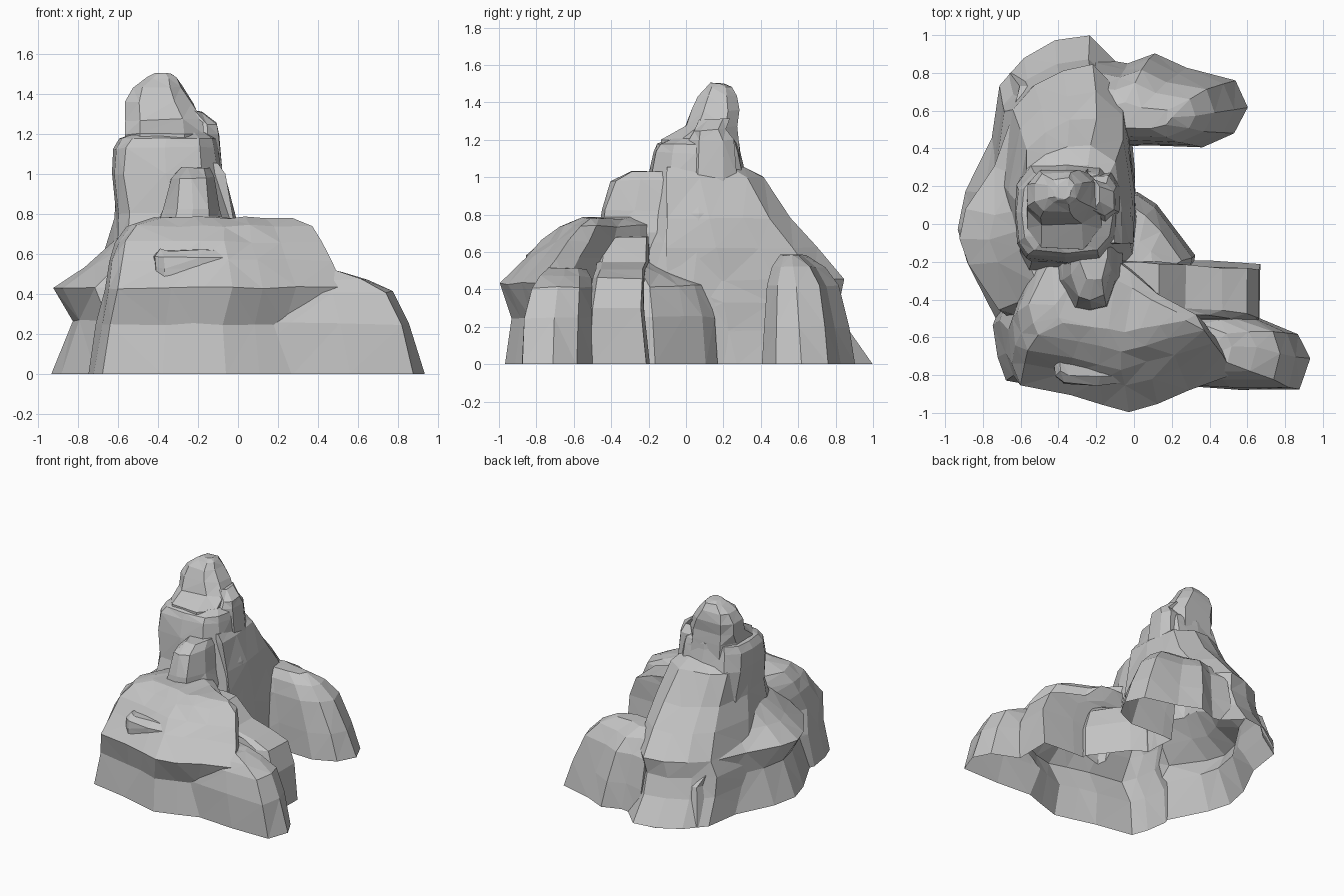
import bpy
import bmesh
import random
from mathutils import Vector

random.seed(4)
if "Cube" in bpy.data.objects:
    bpy.data.objects.remove(bpy.data.objects["Cube"], do_unlink=True)

stone = bpy.data.materials.new("grey_stone")
stone.use_nodes = True
stone.diffuse_color = (0.55, 0.55, 0.55, 1)
stone.node_tree.nodes["Principled BSDF"].inputs["Base Color"].default_value = (0.55, 0.55, 0.55, 1)

parts = []


def rough(point, amount=0.007):
    """Nudge a corner so the rock faces break up irregularly."""
    return point + Vector([random.uniform(-amount, amount) for axis in range(3)])


def rock(name, outline, levels):
    """Stack one outline, fitted to a box (z, x_min, x_max, y_min, y_max) per level."""
    xs, ys = zip(*outline)
    low_x, low_y = min(xs), min(ys)
    wide, deep = max(xs) - low_x, max(ys) - low_y
    # a buried skirt lets the base be cut flat afterwards
    skirt = (-0.1 - 0.013 * len(parts),) + levels[0][1:]
    bm = bmesh.new()
    rings = []
    for z, x0, x1, y0, y1 in [skirt] + levels:
        rings.append([bm.verts.new(rough(Vector((
            x0 + (x1 - x0) * (x - low_x) / wide,
            y0 + (y1 - y0) * (y - low_y) / deep, z)))) for x, y in outline])
    count = len(outline)
    for lower, upper in zip(rings, rings[1:]):
        for i in range(count):
            j = (i + 1) % count
            bm.faces.new((lower[i], lower[j], upper[j], upper[i]))
    bm.faces.new(rings[0][::-1])
    bm.faces.new(rings[-1])
    bmesh.ops.triangulate(bm, faces=bm.faces[:])
    bmesh.ops.recalc_face_normals(bm, faces=bm.faces[:])
    mesh = bpy.data.meshes.new(name)
    bm.to_mesh(mesh)
    bm.free()
    mesh.materials.append(stone)
    part = bpy.data.objects.new(name, mesh)
    bpy.context.scene.collection.objects.link(part)
    parts.append(part)


# Chamfered block outlines shared by the upright masses
block = [(0, .16), (.1, .01), (.5, -.03), (.84, 0), (1, .2), (1.03, .5),
         (1, .8), (.85, 1), (.5, 1.03), (.15, 1), (0, .8), (-.02, .5)]
octagon = [(0, .25), (.2, 0), (.75, 0), (1, .25), (1, .75), (.8, 1), (.2, 1), (0, .75)]
prow = [(0, .35), (.25, .04), (.5, 0), (.8, .05), (1, .4), (1, 1), (0, 1)]

# Wide front bluff with an undercut lip, falling away towards the hollow
rock("front_bluff",
     [(-.78, -.5), (-.75, -.7), (-.7, -.84), (-.4, -.9), (-.23, -.95), (-.07, -1),
      (.1, -.94), (.28, -.87), (.55, -.77), (.48, -.6), (.2, -.38), (0, -.15),
      (-.15, 0), (-.6, 0)],
     [(0, -.75, .55, -.97, -.1), (.25, -.71, .48, -.93, -.1), (.43, -.67, .53, -1, -.12),
      (.57, -.65, .47, -.86, -.14), (.66, -.62, .42, -.77, -.15),
      (.74, -.56, .37, -.67, -.18), (.78, -.42, .27, -.57, -.3)])

# Small shelf on the bluff's slope
rock("bluff_shelf", block,
     [(.53, -.42, .04, -.85, -.6), (.58, -.42, .04, -.85, -.6), (.62, -.4, .04, -.81, -.6)])

# Low arm reaching out at the front
rock("front_arm",
     [(0, 1), (0, .1), (.3, .04), (.6, 0), (.95, 0), (1, .45), (.94, .77), (.7, 1)],
     [(0, 0, .93, -.88, -.49), (.25, 0, .86, -.87, -.49), (.41, 0, .78, -.83, -.5),
      (.47, 0, .65, -.78, -.51), (.51, 0, .52, -.74, -.53)])

# Stepped block behind the arm
rock("front_step",
     [(0, 0), (.5, .04), (.85, 0), (1, .1), (1, .95), (.6, 1), (0, 1)],
     [(0, 0, .67, -.55, -.2), (.3, 0, .66, -.53, -.22), (.46, -.05, .6, -.5, -.22),
      (.51, -.05, .47, -.48, -.22), (.55, -.1, .27, -.47, -.2), (.68, -.15, .13, -.45, -.2)])

# Wedge inside the hollow
rock("hollow_wedge",
     [(-.3, -.3), (.3, -.3), (.33, -.17), (.2, 0), (.12, .1), (.02, .17), (-.3, .17)],
     [(0, -.3, .33, -.3, .17), (.25, -.3, .31, -.3, .15), (.42, -.3, .25, -.3, .1),
      (.48, -.3, .2, -.3, -.05), (.54, -.3, .1, -.3, -.18)])

# Bulging left-hand slope
rock("side_bulge",
     [(-.4, .75), (-.7, .75), (-.77, .45), (-.9, .15), (-.93, -.05),
      (-.89, -.22), (-.75, -.54), (-.4, -.7)],
     [(0, -.93, -.3, -.7, .8), (.27, -.83, -.3, -.65, .73), (.43, -.93, -.3, -.58, .54),
      (.54, -.76, -.3, -.52, .45), (.67, -.62, -.3, -.4, .4)])

# Sloping back flank
rock("back_flank",
     [(-.75, .4), (-.7, .1), (0, .1), (.01, .4), (-.02, .65), (-.05, .85), (-.23, 1),
      (-.4, .98), (-.56, .9), (-.69, .78)],
     [(0, -.78, .01, -.1, 1), (.18, -.76, 0, -.1, .87), (.33, -.74, 0, -.1, .82),
      (.45, -.7, 0, -.1, .84), (.62, -.66, 0, -.1, .7), (.78, -.62, -.01, -.1, .56),
      (1, -.61, -.06, -.1, .42), (1.05, -.58, -.1, -.1, .31)])

# Tapering arm at the back
rock("back_arm",
     [(0, 0), (.35, .02), (.7, 0), (.92, .15), (1, .42), (.93, .72), (.6, .84),
      (.38, 1), (.2, .9), (0, .95)],
     [(0, -.2, .6, .41, .9), (.2, -.2, .53, .42, .87), (.42, -.2, .42, .43, .82),
      (.52, -.2, .33, .46, .74), (.58, -.2, .2, .5, .64)])

# Tall tower, its peak, and the smaller masses beside it
rock("tower", block,
     [(0, -.75, .02, -.4, .45), (.45, -.7, .01, -.35, .42), (.65, -.62, 0, -.27, .4),
      (.8, -.61, -.02, -.22, .36), (1, -.63, -.08, -.2, .32), (1.13, -.62, -.1, -.18, .29),
      (1.18, -.59, -.11, -.15, .28), (1.21, -.5, -.16, -.08, .26)])
rock("peak", octagon,
     [(1.05, -.57, -.16, -.13, .29), (1.2, -.57, -.17, -.13, .28), (1.27, -.57, -.18, 0, .28),
      (1.36, -.56, -.23, .03, .28), (1.43, -.53, -.28, .07, .27),
      (1.48, -.46, -.31, .11, .24), (1.5, -.42, -.34, .13, .2)])
rock("side_peak", octagon,
     [(1, -.3, -.08, 0, .27), (1.2, -.3, -.1, .02, .25), (1.25, -.3, -.11, .04, .21),
      (1.31, -.3, -.18, .08, .23)])
rock("front_buttress", prow,
     [(.7, -.42, -.06, -.47, 0), (.82, -.37, -.09, -.45, 0), (.98, -.34, -.12, -.4, 0),
      (1.03, -.28, -.14, -.3, 0)])

# Fuse the masses into one shell
mountain = parts[0]
for part in parts[1:]:
    fuse = mountain.modifiers.new("fuse_" + part.name, "BOOLEAN")
    fuse.operation = "UNION"
    fuse.solver = "EXACT"
    fuse.object = part
bpy.context.view_layer.update()
graph = bpy.context.evaluated_depsgraph_get()
shell = bpy.data.meshes.new_from_object(mountain.evaluated_get(graph))
mountain.modifiers.clear()
mountain.data = shell
mountain.name = "rock_mountain"
for part in parts[1:]:
    bpy.data.objects.remove(part, do_unlink=True)

# Cut the base flat and leave it open underneath
bm = bmesh.new()
bm.from_mesh(shell)
bmesh.ops.bisect_plane(bm, geom=bm.verts[:] + bm.edges[:] + bm.faces[:],
                       plane_co=(0, 0, 0), plane_no=(0, 0, 1), clear_inner=True)
bmesh.ops.remove_doubles(bm, verts=bm.verts[:], dist=0.002)
for face in bm.faces:
    face.smooth = False
    face.material_index = 0
bm.to_mesh(shell)
bm.free()
